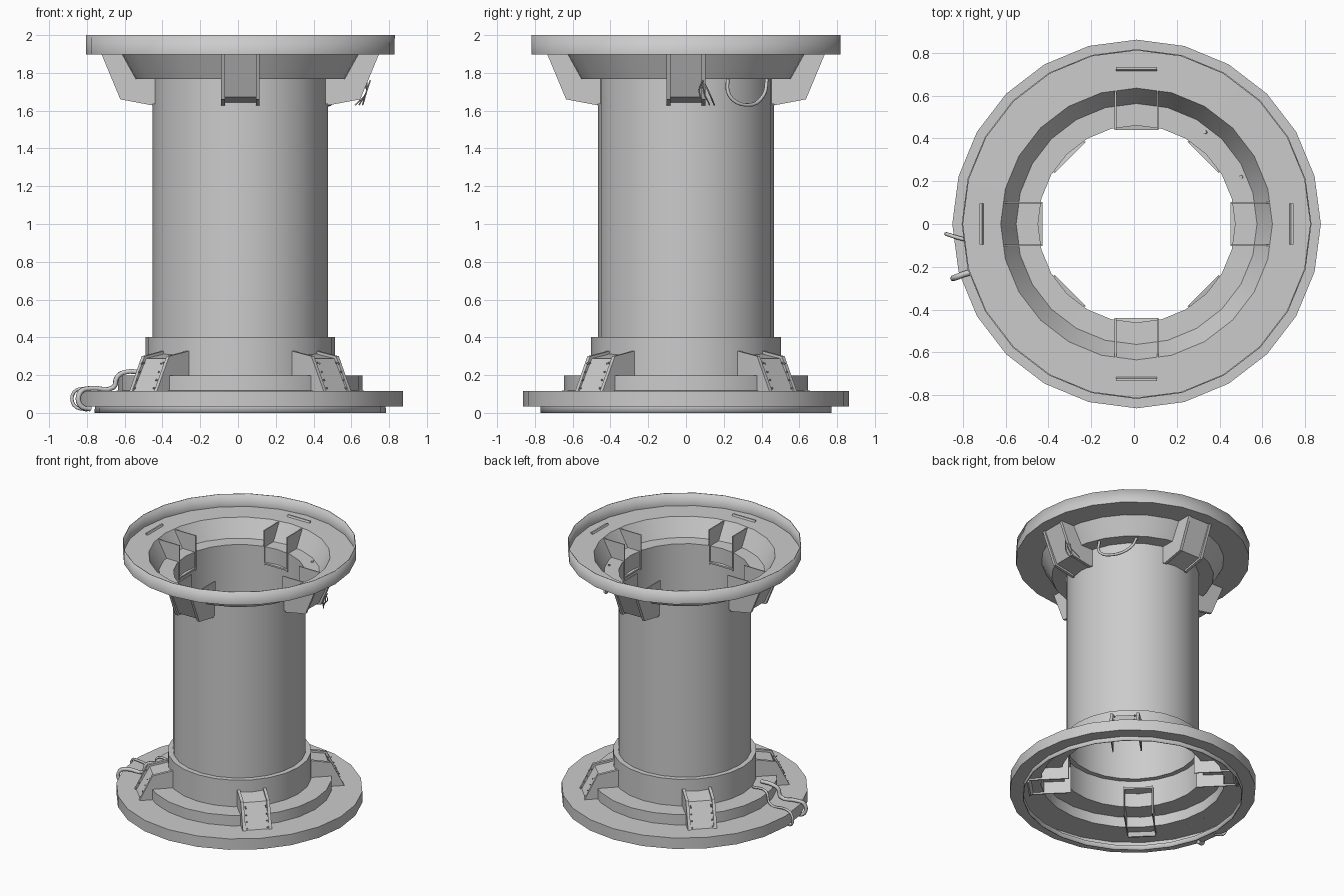
import bpy, bmesh, math
from mathutils import Vector, Matrix

if "Cube" in bpy.data.objects:
    bpy.data.objects.remove(bpy.data.objects["Cube"])

CENTRE = 0.012
SIDES = 24

grey = bpy.data.materials.new("plain grey")
grey.use_nodes = True
COLOUR = (0.6, 0.6, 0.6, 1)
grey.diffuse_color = COLOUR
grey.node_tree.nodes["Principled BSDF"].inputs["Base Color"].default_value = COLOUR


def finish(name, bm, smooth=True):
    bmesh.ops.recalc_face_normals(bm, faces=bm.faces)
    mesh = bpy.data.meshes.new(name)
    bm.to_mesh(mesh)
    bm.free()
    mesh.materials.append(grey)
    obj = bpy.data.objects.new(name, mesh)
    bpy.context.collection.objects.link(obj)
    obj.location.x = CENTRE
    if smooth:
        bpy.ops.object.select_all(action='DESELECT')
        obj.select_set(True)
        bpy.context.view_layer.objects.active = obj
        bpy.ops.object.shade_smooth_by_angle(angle=math.radians(30))
    return obj


def lathe(name, profile, thickness):
    bm = bmesh.new()
    rings = []
    for r, z in profile:
        rings.append([bm.verts.new((r * math.cos(math.tau * i / SIDES),
                                    r * math.sin(math.tau * i / SIDES), z))
                      for i in range(SIDES)])
    for low, high in zip(rings, rings[1:]):
        for i in range(SIDES):
            j = (i + 1) % SIDES
            bm.faces.new((low[i], low[j], high[j], high[i]))
    obj = finish(name, bm)
    shell = obj.modifiers.new("sheet", 'SOLIDIFY')
    shell.thickness = thickness
    shell.offset = 0
    return obj


def prism(bm, outline, t0, t1):
    """Extrude an outline given in (radius, height) sideways from t0 to t1."""
    a = [bm.verts.new((r, t0, z)) for r, z in outline]
    b = [bm.verts.new((r, t1, z)) for r, z in outline]
    bm.faces.new(a)
    bm.faces.new(b[::-1])
    for i in range(len(a)):
        j = (i + 1) % len(a)
        bm.faces.new((a[i], a[j], b[j], b[i]))


def bracket(name, degrees, upper, rivets=False):
    """Open pocket: two side sheets, a slanted outer plate and a shelf plate."""
    flip = (lambda z: z) if upper else (lambda z: 2 - z + (-0.04 if z < 1.7 else 0))
    side = [(0.73, 1.9), (0.63, 1.665), (0.44, 1.632), (0.44, 1.9)]
    plates = [[(0.722, 1.915), (0.734, 1.915), (0.622, 1.672), (0.61, 1.68)],
              [(0.622, 1.672), (0.44, 1.64), (0.44, 1.652), (0.61, 1.68)]]
    bm = bmesh.new()
    for s in (-1, 1):
        prism(bm, [(r, flip(z)) for r, z in side], s * 0.103, s * 0.095)
        # raised strip along each edge
        prism(bm, [(0.735, flip(1.9)), (0.635, flip(1.66)), (0.465, flip(1.628)),
                   (0.465, flip(1.642)), (0.62, flip(1.675)), (0.715, flip(1.9))],
              s * 0.103, s * 0.082)
    for plate in plates:
        prism(bm, [(r, flip(z)) for r, z in plate], -0.096, 0.096)
    if rivets:
        for s in (-1, 1):
            for k in range(5):
                f = (k + 0.7) / 5.4
                spot = Vector((0.635 + 0.095 * f, s * 0.072, flip(1.665 + 0.235 * f)))
                bmesh.ops.create_icosphere(bm, subdivisions=1, radius=0.006,
                                           matrix=Matrix.Translation(spot))
    bmesh.ops.rotate(bm, verts=bm.verts, cent=(0, 0, 0),
                     matrix=Matrix.Rotation(math.radians(degrees), 3, 'Z'))
    return finish(name, bm, False)


def cable(name, points, radius):
    curve = bpy.data.curves.new(name, 'CURVE')
    curve.dimensions = '3D'
    curve.bevel_depth = radius
    curve.bevel_resolution = 1
    curve.resolution_u = 4
    curve.use_fill_caps = True
    spline = curve.splines.new('BEZIER')
    spline.bezier_points.add(len(points) - 1)
    for knot, co in zip(spline.bezier_points, points):
        knot.co = co
        knot.handle_left_type = knot.handle_right_type = 'AUTO'
    curve.materials.append(grey)
    obj = bpy.data.objects.new(name, curve)
    bpy.context.collection.objects.link(obj)


# Flanged pipe: foot, stepped base, collar, tube, funnel and top rim
lathe("flanged_pipe", [(0.768, 0), (0.768, 0.035), (0.86, 0.035), (0.86, 0.115),
                       (0.645, 0.115), (0.645, 0.195), (0.5, 0.195), (0.5, 0.4),
                       (0.463, 0.4), (0.463, 1.77), (0.565, 1.77), (0.637, 1.9),
                       (0.815, 1.9), (0.815, 2.0)], 0.006)

# Brackets: upper ones on the axes, lower ones on the diagonals
for n in range(4):
    bracket(f"upper_bracket_{n + 1}", 90 * n, True)
    bracket(f"lower_bracket_{n + 1}", 45 + 90 * n, False, rivets=True)

# Hoses running over the edge of the base
cable("base_hose", [(-0.5, -0.2, 0.215), (-0.6, -0.2, 0.215), (-0.64, -0.21, 0.19),
                    (-0.66, -0.21, 0.135), (-0.78, -0.23, 0.13), (-0.835, -0.25, 0.11),
                    (-0.835, -0.25, 0.04), (-0.78, -0.23, 0.02)], 0.014)
cable("base_wire", [(-0.5, -0.1, 0.21), (-0.62, -0.09, 0.21), (-0.66, -0.08, 0.13),
                    (-0.8, -0.07, 0.13), (-0.868, -0.05, 0.11),
                    (-0.868, -0.05, 0.04), (-0.8, -0.07, 0.015)], 0.009)

# Wire loop hanging under the funnel
cable("hanging_loop", [(0.5, 0.22, 1.78), (0.51, 0.23, 1.68), (0.47, 0.32, 1.63),
                       (0.38, 0.41, 1.68), (0.33, 0.43, 1.78)], 0.01)

# Loose wire ends beside one upper bracket
for n in range(3):
    y = 0.07 + 0.025 * n
    cable(f"loose_wire_{n + 1}", [(0.7 - 0.02 * n, 0.09, 1.76), (0.68, y, 1.7),
                                  (0.66 - 0.02 * n, y + 0.03, 1.63)], 0.004)
